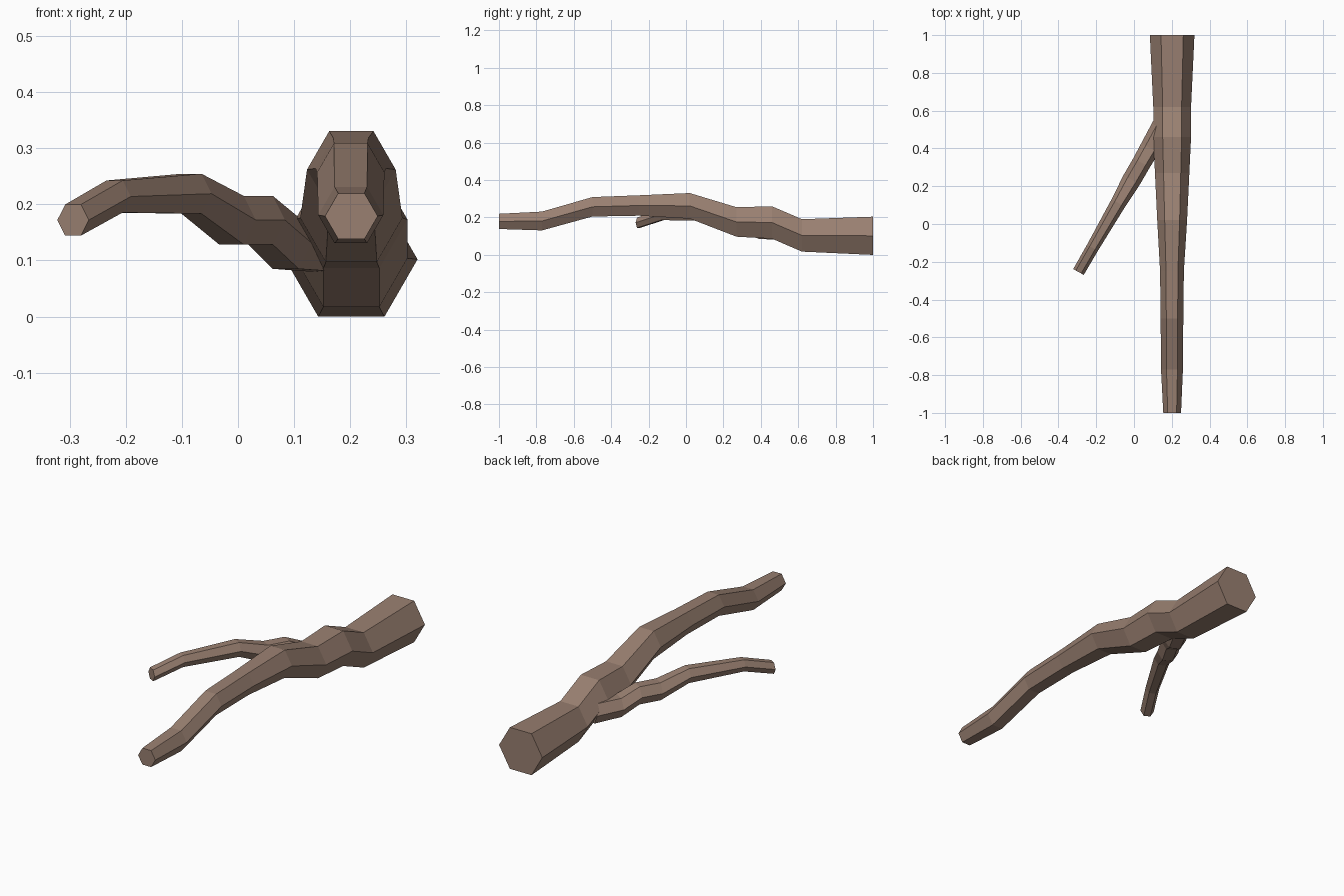
import bpy, bmesh, math
from mathutils import Vector

if "Cube" in bpy.data.objects:
    bpy.data.objects.remove(bpy.data.objects["Cube"])

bark = bpy.data.materials.new("bark_brown")
bark.diffuse_color = (0.32, 0.215, 0.165, 1)
bark.use_nodes = True
bark.node_tree.nodes["Principled BSDF"].inputs["Base Color"].default_value = bark.diffuse_color


def hex_limb(name, stations, side):
    """Loft six-sided upright rings; stations are (x, y, z, radius)."""
    bm = bmesh.new()
    rings = []
    for x, y, z, r in stations:
        ring = []
        for i in range(6):
            a = math.radians(60 * i)
            ring.append(bm.verts.new(Vector((x, y, z)) + side * (r * math.cos(a))
                                     + Vector((0, 0, r * math.sin(a)))))
        rings.append(ring)
    for a, b in zip(rings, rings[1:]):
        for i in range(6):
            j = (i + 1) % 6
            bm.faces.new((a[i], a[j], b[j], b[i]))
    bm.faces.new(rings[0])
    bm.faces.new(rings[-1])
    bmesh.ops.recalc_face_normals(bm, faces=bm.faces)
    me = bpy.data.meshes.new(name)
    bm.to_mesh(me)
    bm.free()
    me.materials.append(bark)
    ob = bpy.data.objects.new(name, me)
    bpy.context.collection.objects.link(ob)
    return ob


# Main limb, thin front tip to thick back end
hex_limb("main_branch", [
    (0.202, -1.00, 0.179, 0.047),
    (0.201, -0.77, 0.181, 0.058),
    (0.201, -0.50, 0.257, 0.060),
    (0.201, -0.25, 0.264, 0.063),
    (0.202, 0.02, 0.262, 0.079),
    (0.202, 0.27, 0.176, 0.091),
    (0.202, 0.46, 0.173, 0.100),
    (0.202, 0.62, 0.104, 0.100),
    (0.202, 1.00, 0.102, 0.118),
], Vector((1, 0, 0)))

# Side twig, tip to root buried in the main limb
hex_limb("side_branch", [
    (-0.294, -0.254, 0.172, 0.032),
    (-0.220, -0.126, 0.214, 0.033),
    (-0.083, 0.111, 0.219, 0.041),
    (-0.012, 0.234, 0.172, 0.050),
    (0.040, 0.324, 0.172, 0.050),
    (0.085, 0.402, 0.131, 0.053),
    (0.150, 0.520, 0.128, 0.055),
], Vector((0.875, -0.484, 0)))
